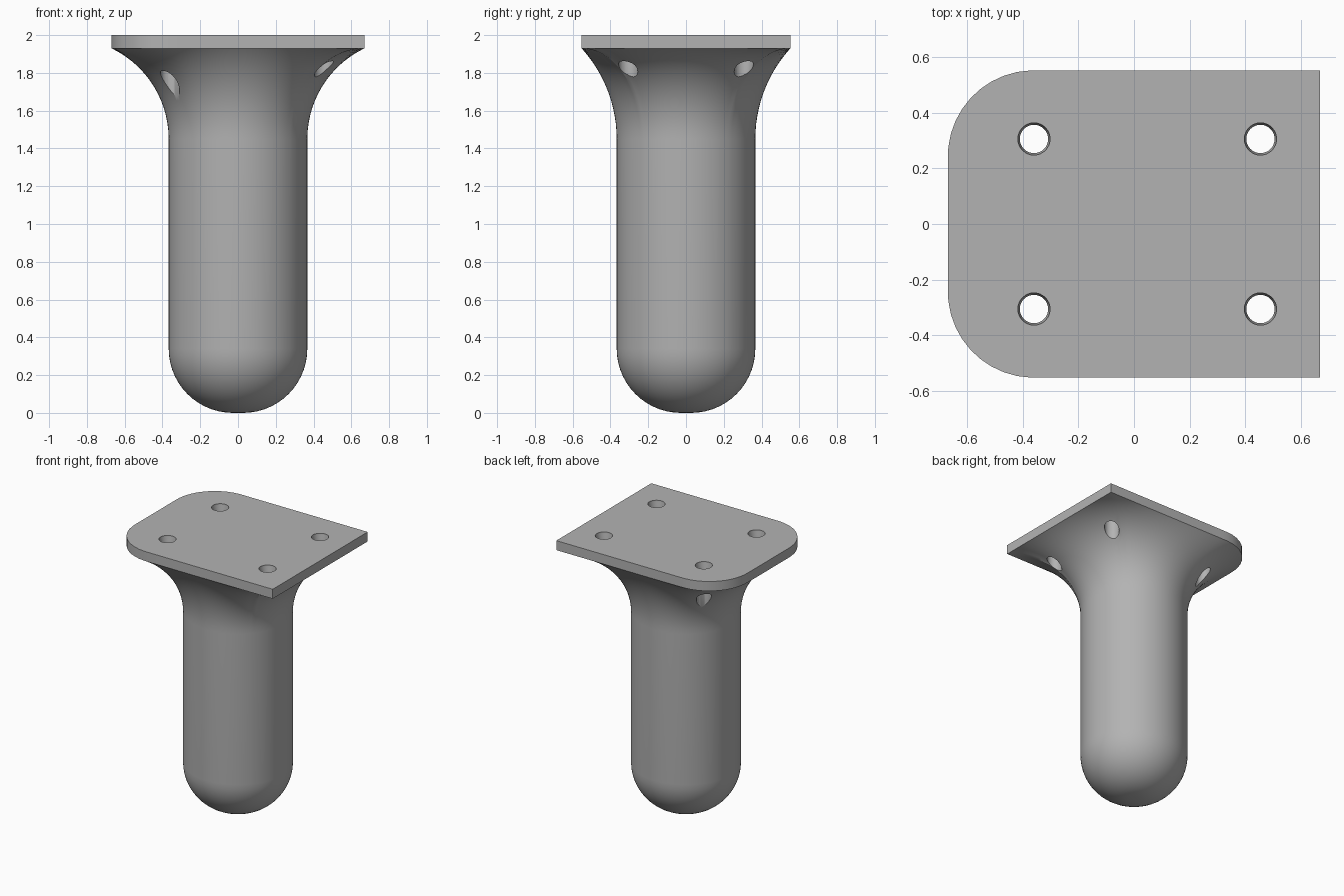
import bpy, bmesh
from math import sin, cos, pi, atan, atan2, hypot, sqrt

if "Cube" in bpy.data.objects:
    bpy.data.objects.remove(bpy.data.objects["Cube"])

HX, HY, CORNER = 0.67, 0.553, 0.31        # plate half sizes, corner radius
R, Z_FLARE, Z_PLATE, TOP = 0.367, 1.45, 1.93, 2.0
CAP, FLAT = 0.34, 0.027                   # rounded foot

grey = bpy.data.materials.new("grey")
grey.use_nodes = True
colour = (0.45, 0.45, 0.45, 1)
grey.diffuse_color = colour
grey.node_tree.nodes["Principled BSDF"].inputs["Base Color"].default_value = colour


def plate_reach(a):
    """Distance from the axis to the plate edge in direction a."""
    c, s = cos(a), abs(sin(a))
    r = min(HX / max(abs(c), 1e-9), HY / max(s, 1e-9))
    cx, cy = CORNER - HX, HY - CORNER
    if r * c < cx and r * s > cy:
        along = c * cx + s * cy
        across = s * cx - c * cy
        r = along + sqrt(CORNER ** 2 - across ** 2)
    return r


def flare_radius(a, z):
    """Concave arc, tangent to the post and ending at the plate edge."""
    dx, dz = plate_reach(a) - R, Z_PLATE - Z_FLARE
    rad = dz / sin(2 * atan(dx / dz))
    end = 2 * atan(dx / dz)
    if end > pi / 2:                       # steep corners: stretch to a quarter ellipse
        return R + dx * (1 - sqrt(max(0, 1 - ((z - Z_FLARE) / dz) ** 2)))
    return R + rad - sqrt(max(0, rad ** 2 - (z - Z_FLARE) ** 2))


def skin(name, rings):
    """Closed solid through a list of equal rings of points."""
    bm = bmesh.new()
    loops = [[bm.verts.new(p) for p in ring] for ring in rings]
    n = len(loops[0])
    for lo, hi in zip(loops, loops[1:]):
        for i in range(n):
            j = (i + 1) % n
            bm.faces.new((lo[i], lo[j], hi[j], hi[i]))
    bm.faces.new(loops[0][::-1])
    bm.faces.new(loops[-1])
    mesh = bpy.data.meshes.new(name)
    bm.to_mesh(mesh)
    bm.free()
    mesh.materials.append(grey)
    obj = bpy.data.objects.new(name, mesh)
    bpy.context.collection.objects.link(obj)
    return obj


def ring(angles, z, radius, x=0, y=0):
    return [(x + radius(a) * cos(a), y + radius(a) * sin(a), z) for a in angles]


# Directions, including the exact plate corners
angles = [2 * pi * i / 96 for i in range(96)]
corner = atan2(HY, HX)
angles = [a for a in angles if min(abs(a - corner), abs(a - 2 * pi + corner)) > 0.02]
angles = sorted(angles + [corner, 2 * pi - corner])

# Post with rounded foot, flare and mounting plate
rings = []
for i in range(15):
    t = pi / 2 * i / 14
    rings.append(ring(angles, CAP * (1 - cos(t)), lambda a: FLAT + CAP * sin(t)))
for i in range(19):
    z = Z_FLARE + (Z_PLATE - Z_FLARE) * sin(pi / 2 * i / 18)
    rings.append(ring(angles, z, lambda a: flare_radius(a, z)))
rings.append(ring(angles, TOP, plate_reach))
leg = skin("leg_with_mounting_plate", rings)

# Four screw holes with a small countersink
round_angles = [2 * pi * i / 32 for i in range(32)]
profile = [(0.051, 1.4), (0.051, 1.97), (0.058, 1.99), (0.058, 2.1)]
for x in (-0.36, 0.455):
    for y in (-0.306, 0.306):
        cutter = skin("hole_cutter", [ring(round_angles, z, lambda a: r, x, y)
                                      for r, z in profile])
        cutter.hide_render = True
        bpy.context.view_layer.objects.active = leg
        cut = leg.modifiers.new("screw_hole", "BOOLEAN")
        cut.operation, cut.solver, cut.object = "DIFFERENCE", "EXACT", cutter
        bpy.ops.object.modifier_apply(modifier=cut.name)
        bpy.data.objects.remove(cutter)

bpy.ops.object.select_all(action="DESELECT")
leg.select_set(True)
bpy.context.view_layer.objects.active = leg
bpy.ops.object.shade_smooth_by_angle(angle=0.52)
